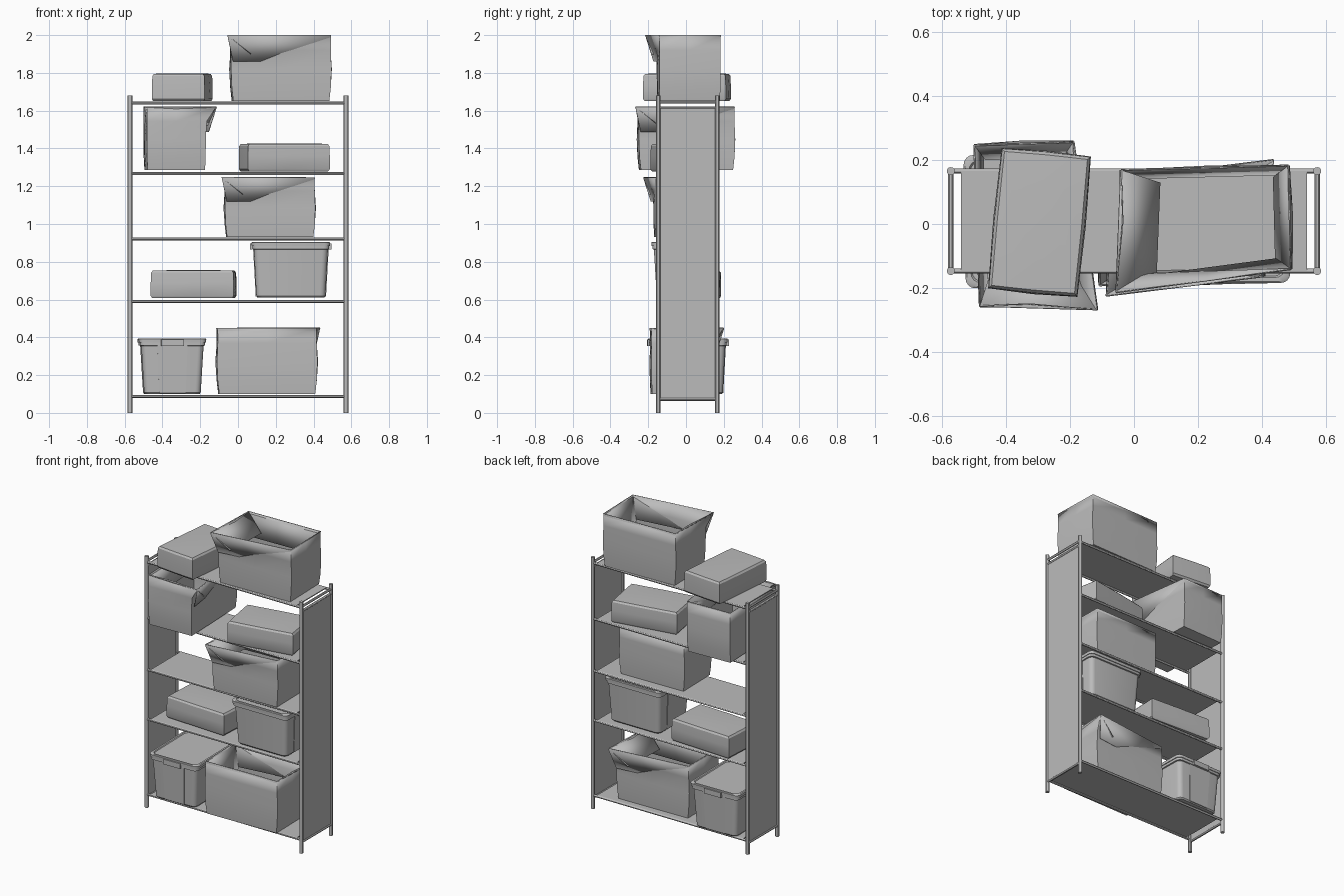
import bpy, math
from mathutils import Vector, Matrix

if "Cube" in bpy.data.objects:
    bpy.data.objects.remove(bpy.data.objects["Cube"], do_unlink=True)

grey = bpy.data.materials.new("plain_grey")
grey.use_nodes = True
colour = (0.5, 0.5, 0.5, 1)
grey.diffuse_color = colour
grey.node_tree.nodes["Principled BSDF"].inputs["Base Color"].default_value = colour
parts = []


def mesh_part(name, verts, faces, place=Matrix(), thickness=0):
    mesh = bpy.data.meshes.new(name)
    mesh.from_pydata([tuple(v) for v in verts], [], faces)
    mesh.materials.append(grey)
    obj = bpy.data.objects.new(name, mesh)
    bpy.context.collection.objects.link(obj)
    obj.matrix_world = place
    if thickness:
        mod = obj.modifiers.new("Thickness", "SOLIDIFY")
        mod.thickness = thickness
    parts.append(obj)
    return obj


def loft(name, rings, place=Matrix(), top=True, thickness=0):
    n = len(rings[0])
    verts = [p for ring in rings for p in ring]
    faces = [list(reversed(range(n)))]
    for k in range(len(rings) - 1):
        for i in range(n):
            j = (i + 1) % n
            faces.append([k * n + i, k * n + j, (k + 1) * n + j, (k + 1) * n + i])
    if top:
        faces.append([(len(rings) - 1) * n + i for i in range(n)])
    return mesh_part(name, verts, faces, place, thickness)


def block(name, centre, size, place=Matrix()):
    c, h = Vector(centre), Vector(size) / 2
    corners = [(-1, -1), (1, -1), (1, 1), (-1, 1)]
    rings = [[c + Vector((x * h.x, y * h.y, s * h.z)) for x, y in corners] for s in (-1, 1)]
    return loft(name, rings, place)


def rod(name, a, b, radius):
    a, b = Vector(a), Vector(b)
    turn = (b - a).to_track_quat("Z", "Y").to_matrix()
    circle = [Vector((math.cos(t), math.sin(t), 0)) * radius
              for t in (i * math.tau / 12 for i in range(12))]
    return loft(name, [[end + turn @ p for p in circle] for end in (a, b)])


def placed(x, y, z, degrees=0, scale=1):
    return (Matrix.Translation((x, y, z)) @ Matrix.Rotation(math.radians(degrees), 4, "Z")
            @ Matrix.Scale(scale, 4))


def soft_ring(hx, hy, z, bulge):
    # Rectangle whose side midpoints swell outward
    ox, oy = hx + bulge, hy + bulge
    return [Vector((x, y, z)) for x, y in
            ((-hx, -hy), (0, -oy), (hx, -hy), (ox, 0), (hx, hy), (0, oy), (-hx, hy), (-ox, 0))]


def round_ring(hx, hy, z, r=0.03):
    pts = []
    for k, (sx, sy) in enumerate(((1, 1), (-1, 1), (-1, -1), (1, -1))):
        for i in range(5):
            t = (k + i / 4) * math.pi / 2
            pts.append(Vector((sx * (hx - r) + r * math.cos(t), sy * (hy - r) + r * math.sin(t), z)))
    return pts


# Open cardboard carton with one flared corner and flaps folded inside
def open_carton(name, place):
    hx, hy, h = 0.262, 0.162, 0.35
    rings = [soft_ring(hx - 0.008, hy - 0.004, 0, 0),
             soft_ring(hx, hy, 0.07, 0.003),
             soft_ring(hx + 0.004, hy, 0.17, 0.006),
             soft_ring(hx, hy, 0.27, 0.003),
             soft_ring(hx, hy, h, 0)]
    rings[-1][0] += Vector((-0.025, -0.058, 0))
    rings[-1][1] += Vector((0, -0.03, 0))
    rings[-2][0] += Vector((-0.004, -0.006, 0))
    loft(name, rings, place, top=False, thickness=0.004)
    rim = [rings[-1][i] for i in (0, 2, 4, 6)]
    # Inward reach and drop of the front, right, back and left flaps
    folds = [("front", 0.04, 0.14), ("right", 0.05, 0.15), ("back", 0.03, 0.15), ("left", 0.125, 0.1)]
    for i, (side, reach, drop) in enumerate(folds):
        a, b = rim[i], rim[(i + 1) % 4]
        along = (b - a).normalized()
        inward = Vector((-along.y, along.x, 0)) * reach - Vector((0, 0, drop))
        trim = along * 0.035
        mesh_part(f"{name}_{side}_flap", [a, b, b + inward - trim, a + inward + trim],
                  [[0, 1, 2, 3]], place, 0.003)


# Closed, slightly pillowed carton
def closed_carton(name, place, hx=0.22, hy=0.14, h=0.148):
    loft(name, [soft_ring(hx - 0.008, hy - 0.006, 0, 0),
                soft_ring(hx, hy, 0.012, 0.002),
                soft_ring(hx, hy, h * 0.55, 0.005),
                soft_ring(hx - 0.002, hy - 0.002, h - 0.014, 0.003),
                soft_ring(hx - 0.01, hy - 0.01, h - 0.003, 0.002),
                soft_ring(hx * 0.5, hy * 0.5, h, 0)], place)


# Tapered plastic bin with lid, end ribs and clips
def storage_bin(name, place):
    hx, hy, h = 0.183, 0.15, 0.295
    loft(name, [round_ring(hx - 0.006, hy - 0.006, 0),
                round_ring(hx, hy, 0.008),
                round_ring(hx + 0.013, hy + 0.015, h - 0.04),
                round_ring(hx + 0.02, hy + 0.023, h - 0.038),
                round_ring(hx + 0.02, hy + 0.023, h - 0.012)], place)
    loft(name + "_lid", [round_ring(hx + 0.024, hy + 0.028, h - 0.022),
                         round_ring(hx + 0.025, hy + 0.029, h - 0.004),
                         round_ring(hx + 0.02, hy + 0.024, h),
                         round_ring(hx + 0.008, hy + 0.012, h),
                         round_ring(hx + 0.004, hy + 0.008, h - 0.006)], place)
    for s, side in ((-1, "left"), (1, "right")):
        block(f"{name}_{side}_clip", (s * (hx + 0.026), 0, h - 0.024), (0.014, 0.12, 0.034), place)
        low, high = hx + 0.003, hx + 0.017
        rings = [[Vector((s * x, s * y, z)) for x, y in
                  ((x0 - 0.02, -w), (x0, -w), (x0, w), (x0 - 0.02, w))]
                 for x0, w, z in ((low, 0.07, 0.006), (high, 0.08, h - 0.038))]
        loft(f"{name}_{side}_panel", rings, place)


# Shelf frame
FRONT, BACK, END = -0.147, 0.165, 0.572
MID, DEPTH = (FRONT + BACK) / 2, BACK - FRONT
for sx, side in ((-1, "right"), (1, "left")):
    x = sx * END
    for y, face in ((FRONT, "front"), (BACK, "back")):
        rod(f"{side}_{face}_post", (x, y, 0), (x, y, 1.68), 0.0125)
    for z, level in ((0.072, "bottom"), (1.615, "top"), (1.645, "upper")):
        rod(f"{side}_{level}_bar", (x, FRONT, z), (x, BACK, z), 0.008)
    block(f"{side}_side_panel", (x, MID, 0.84), (0.006, DEPTH, 1.54))

for i, z in enumerate((0.088, 0.59, 0.921, 1.267, 1.64)):
    for y, face in ((FRONT, "front"), (BACK, "back")):
        rod(f"shelf_{i + 1}_{face}_rail", (-END, y, z), (END, y, z), 0.008)
    block(f"shelf_{i + 1}", (0, MID, z + 0.005), (1.08, DEPTH, 0.006))

# Cartons and bins from the top shelf down
open_carton("top_open_carton", placed(0.225, 0.014, 1.65, 1.5))
closed_carton("top_closed_carton", placed(-0.295, 0.005, 1.65, 84.5))
open_carton("fourth_shelf_open_carton", placed(-0.335, 0, 1.285, 92, 0.96))
closed_carton("fourth_shelf_closed_carton", placed(0.245, -0.012, 1.279, 10))
open_carton("third_shelf_open_carton", placed(0.168, -0.022, 0.932, 1, 0.9))
closed_carton("second_shelf_closed_carton", placed(-0.235, 0.035, 0.608, -3))
storage_bin("second_shelf_bin", placed(0.28, -0.005, 0.61))
open_carton("bottom_open_carton", placed(0.152, -0.025, 0.1, 181))
storage_bin("bottom_bin", placed(-0.35, 0.01, 0.1, 91))

# Smooth shading with crisp edges
bpy.ops.object.select_all(action="DESELECT")
for obj in parts:
    obj.select_set(True)
bpy.context.view_layer.objects.active = parts[0]
bpy.ops.object.shade_smooth_by_angle(angle=math.radians(30))
